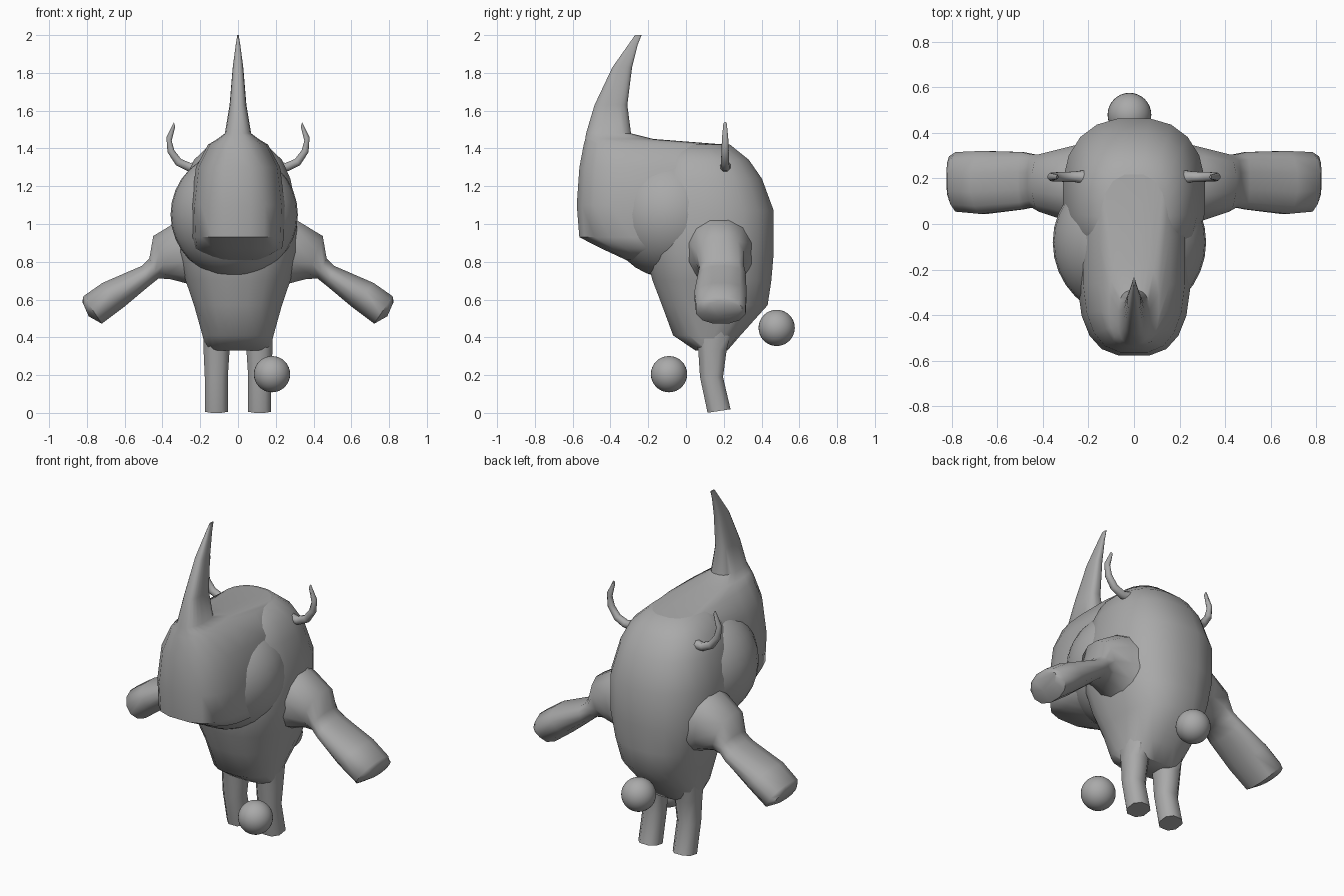
import bpy, bmesh, math
from mathutils import Vector

if "Cube" in bpy.data.objects:
    bpy.data.objects.remove(bpy.data.objects["Cube"])

skin = bpy.data.materials.new("grey clay")
skin.diffuse_color = (0.4, 0.4, 0.4, 1)
skin.use_nodes = True
skin.node_tree.nodes["Principled BSDF"].inputs["Base Color"].default_value = skin.diffuse_color


def finish(ob, angle):
    ob.data.materials.append(skin)
    bpy.ops.object.select_all(action='DESELECT')
    ob.select_set(True)
    bpy.context.view_layer.objects.active = ob
    bpy.ops.object.shade_smooth_by_angle(angle=math.radians(angle))
    return ob


def loft(name, rings, sides=16, power=2.0, angle=50):
    """Skin rings given as (edge point, opposite edge point, half-width vector)."""
    bm = bmesh.new()
    loops = []
    for a, b, w in rings:
        a, b, w = Vector(a), Vector(b), Vector(w)
        mid, half = (a + b) / 2, (b - a) / 2
        loop = []
        for i in range(sides):
            t = 2 * math.pi * (i + 0.5) / sides
            c, s = math.cos(t), math.sin(t)
            c = math.copysign(abs(c) ** (2 / power), c)
            s = math.copysign(abs(s) ** (2 / power), s)
            loop.append(bm.verts.new(mid + half * c + w * s))
        loops.append(loop)
    for p, q in zip(loops, loops[1:]):
        for i in range(sides):
            j = (i + 1) % sides
            bm.faces.new((p[i], p[j], q[j], q[i]))
    bm.faces.new(loops[0])
    bm.faces.new(loops[-1])
    bmesh.ops.recalc_face_normals(bm, faces=bm.faces)
    me = bpy.data.meshes.new(name)
    bm.to_mesh(me)
    bm.free()
    ob = bpy.data.objects.new(name, me)
    bpy.context.collection.objects.link(ob)
    return finish(ob, angle)


def level(z, y0, y1, w):
    return (0, y0, z), (0, y1, z), (w, 0, 0)


def ball(name, loc, r):
    bpy.ops.mesh.primitive_uv_sphere_add(segments=32, ring_count=16, radius=r, location=loc)
    ob = bpy.context.object
    ob.name = name
    finish(ob, 60)


# Egg-shaped torso, bottom to top
loft("torso", [level(*r) for r in [
    (0.33, 0.05, 0.22, 0.17), (0.41, -0.07, 0.29, 0.19), (0.57, -0.13, 0.435, 0.235),
    (0.70, -0.18, 0.455, 0.28), (0.85, -0.22, 0.468, 0.315), (1.07, -0.22, 0.468, 0.315),
    (1.24, -0.2, 0.405, 0.28), (1.34, -0.15, 0.335, 0.235), (1.42, -0.1, 0.235, 0.15)]],
    sides=20, power=2.4)

# Blunt head running straight up into the big nose horn
loft("head_and_nose_horn", [level(*r) for r in [
    (0.81, -0.32, 0.1, 0.14), (0.87, -0.45, 0.15, 0.235), (0.93, -0.568, 0.2, 0.245),
    (1.10, -0.582, 0.25, 0.25), (1.30, -0.568, 0.25, 0.225), (1.42, -0.545, 0.22, 0.16),
    (1.45, -0.535, -0.17, 0.11), (1.48, -0.53, -0.29, 0.07), (1.63, -0.485, -0.31, 0.045),
    (1.83, -0.39, -0.285, 0.028), (1.95, -0.305, -0.255, 0.012), (2.0, -0.27, -0.235, 0.004)]],
    sides=20, power=2.8)

# Round cheeks and the two loose balls
ball("cheek_ball", (-0.02, -0.08, 1.05), 0.337)
ball("front_ball", (0.18, -0.09, 0.205), 0.096)
ball("rear_ball", (-0.02, 0.48, 0.45), 0.096)

for s, side in ((1, "right"), (-1, "left")):
    # Drooping arm: upper x z, lower x z, front y, back y
    arm = []
    for ux, uz, lx, lz, y0, y1 in [
            (0.20, 1.07, 0.17, 0.60, -0.02, 0.37), (0.32, 1.02, 0.27, 0.68, 0.01, 0.34),
            (0.45, 0.94, 0.36, 0.705, 0.05, 0.31), (0.47, 0.82, 0.42, 0.71, 0.07, 0.31),
            (0.51, 0.78, 0.47, 0.67, 0.06, 0.32), (0.72, 0.69, 0.60, 0.56, 0.04, 0.325),
            (0.82, 0.62, 0.72, 0.47, 0.05, 0.32), (0.825, 0.59, 0.79, 0.51, 0.10, 0.30)]:
        y = (y0 + y1) / 2
        arm.append(((s * ux, y, uz), (s * lx, y, lz), (0, (y1 - y0) / 2, 0)))
    loft(side + "_arm", arm, sides=12, power=2.2)

    # Leg bending slightly backward at the foot
    leg = []
    for z, y0, y1, x0, x1 in [
            (0.45, 0.03, 0.25, 0.04, 0.19), (0.33, 0.06, 0.22, 0.04, 0.187),
            (0.19, 0.07, 0.20, 0.05, 0.18), (0.01, 0.11, 0.24, 0.05, 0.18)]:
        x, tilt = s * (x0 + x1) / 2, 0.01 if z < 0.1 else 0
        leg.append(((x, y0, z - tilt), (x, y1, z + tilt), ((x1 - x0) / 2, 0, 0)))
    loft(side + "_leg", leg, sides=8, power=2.4)

    # Small curled ear horn: outer x z, inner x z, half thickness
    horn = []
    for ox, oz, ix, iz, w in [
            (0.20, 1.27, 0.19, 1.34, 0.035), (0.27, 1.28, 0.25, 1.325, 0.025),
            (0.33, 1.31, 0.30, 1.345, 0.023), (0.375, 1.38, 0.335, 1.39, 0.021),
            (0.38, 1.46, 0.35, 1.44, 0.018), (0.34, 1.54, 0.332, 1.515, 0.01)]:
        horn.append(((s * ox, 0.207, oz), (s * ix, 0.207, iz), (0, w, 0)))
    loft(side + "_ear_horn", horn, sides=8)
